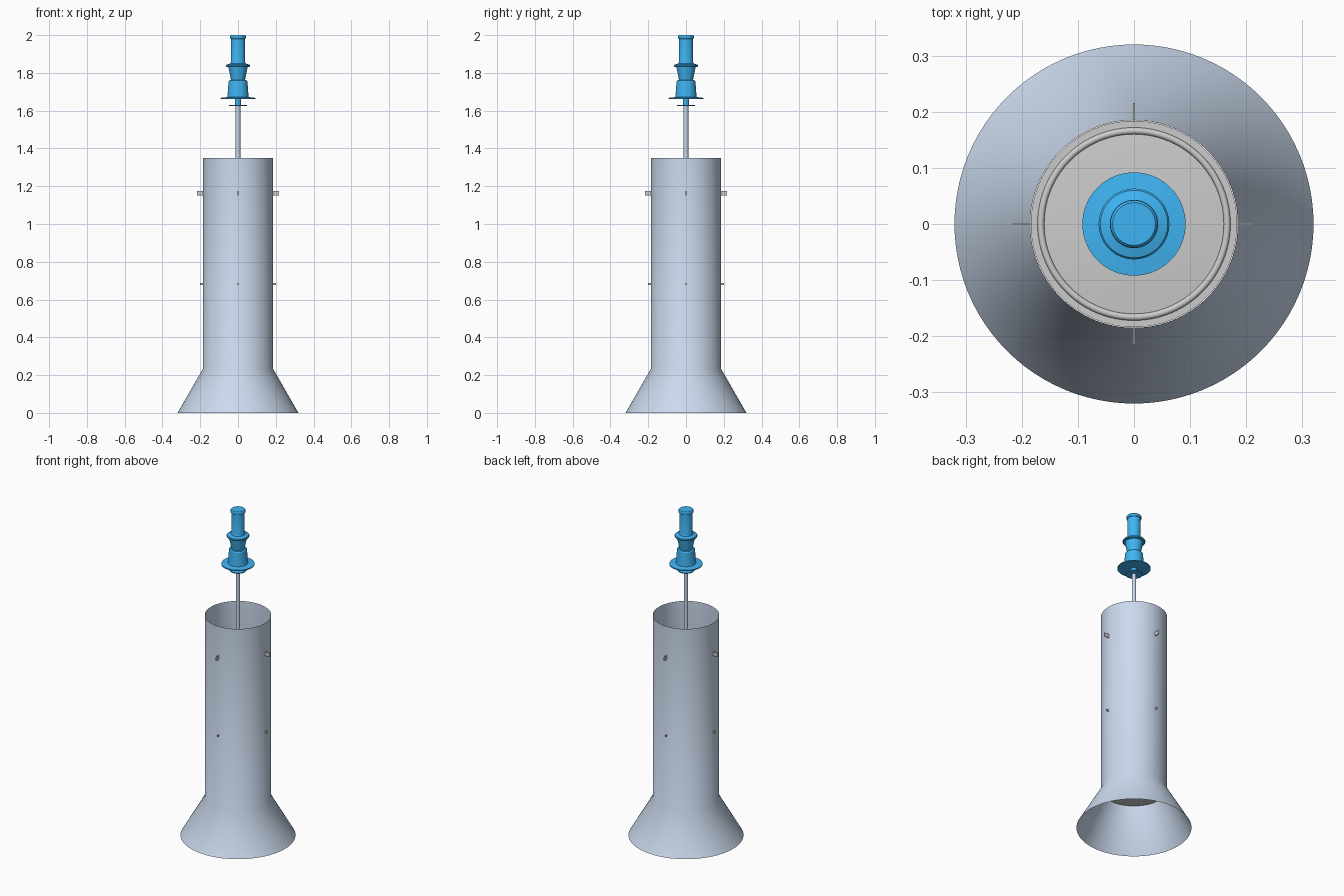
import bpy, bmesh
from math import pi, sin, cos, radians
from mathutils import Matrix, Vector

if "Cube" in bpy.data.objects:
    bpy.data.objects.remove(bpy.data.objects["Cube"])


def material(name, rgb):
    m = bpy.data.materials.new(name)
    m.diffuse_color = (*rgb, 1)
    m.use_nodes = True
    m.node_tree.nodes["Principled BSDF"].inputs["Base Color"].default_value = m.diffuse_color
    return m


steel = material("steel_blue", (0.60, 0.70, 0.85))
blue = material("bright_blue", (0.05, 0.46, 0.90))


def finish(name, bm, mat=None, smooth=True):
    me = bpy.data.meshes.new(name)
    bm.to_mesh(me)
    bm.free()
    ob = bpy.data.objects.new(name, me)
    bpy.context.collection.objects.link(ob)
    if mat:
        me.materials.append(mat)
    if smooth:
        bpy.ops.object.select_all(action='DESELECT')
        bpy.context.view_layer.objects.active = ob
        ob.select_set(True)
        bpy.ops.object.shade_smooth_by_angle(angle=radians(30))
    return ob


def lathe(name, profile, mat=None, steps=96):
    """Spin (radius, z) points, listed bottom to top, around the z axis."""
    bm = bmesh.new()
    verts = [bm.verts.new((r, 0, z)) for r, z in profile]
    edges = [bm.edges.new(pair) for pair in zip(verts, verts[1:])]
    bmesh.ops.spin(bm, geom=verts + edges, cent=(0, 0, 0), axis=(0, 0, 1),
                   angle=2 * pi, steps=steps, use_merge=True)
    bmesh.ops.remove_doubles(bm, verts=bm.verts, dist=1e-5)
    bmesh.ops.dissolve_degenerate(bm, edges=bm.edges, dist=1e-6)
    bmesh.ops.recalc_face_normals(bm, faces=bm.faces)
    return finish(name, bm, mat)


# Open thin-walled tube with flared skirt
lathe("tube_and_skirt", [(0.32, 0), (0.185, 0.235), (0.185, 1.35)], steel)

# Piston disc at the bottom of the tube, with a raised sealing ring
seal = [(0.166 + 0.006 * cos(a), 0.265 + 0.006 * sin(a))
        for a in (i * pi / 8 for i in range(9))]
lathe("piston", [(0, 0.245), (0.184, 0.245), (0.184, 0.265), *seal, (0, 0.28)])

# Piston rod
lathe("rod", [(0, 0.27), (0.012, 0.27), (0.012, 1.64), (0, 1.64)], steel, 32)

# Turned handle: washer, neck, flange, grip, collar and cap
lathe("handle", [
    (0, 1.625), (0.047, 1.625), (0.047, 1.630), (0.016, 1.630),
    (0.016, 1.662), (0.092, 1.662), (0.092, 1.668), (0.056, 1.672),
    (0.050, 1.755), (0.046, 1.760), (0.037, 1.762), (0.051, 1.830),
    (0.060, 1.831), (0.063, 1.835), (0.063, 1.840), (0.060, 1.844),
    (0.040, 1.850), (0.037, 1.860), (0.037, 1.980), (0.041, 1.983),
    (0.043, 1.988), (0.042, 1.995), (0.038, 2.0), (0, 2.0)], blue)

# Two levels of thin radial tabs, one on each of the four sides
for label, z, reach, height in (("upper", 1.162, 0.216, 0.024),
                                ("lower", 0.682, 0.200, 0.011)):
    bm = bmesh.new()
    inner = 0.183
    for i in range(4):
        size = Matrix.Diagonal((reach - inner, 0.004, height, 1))
        place = Matrix.Translation(Vector(((reach + inner) / 2, 0, z)))
        bmesh.ops.create_cube(bm, size=1,
                              matrix=Matrix.Rotation(i * pi / 2, 4, 'Z') @ place @ size)
    finish(label + "_tabs", bm, smooth=False)
